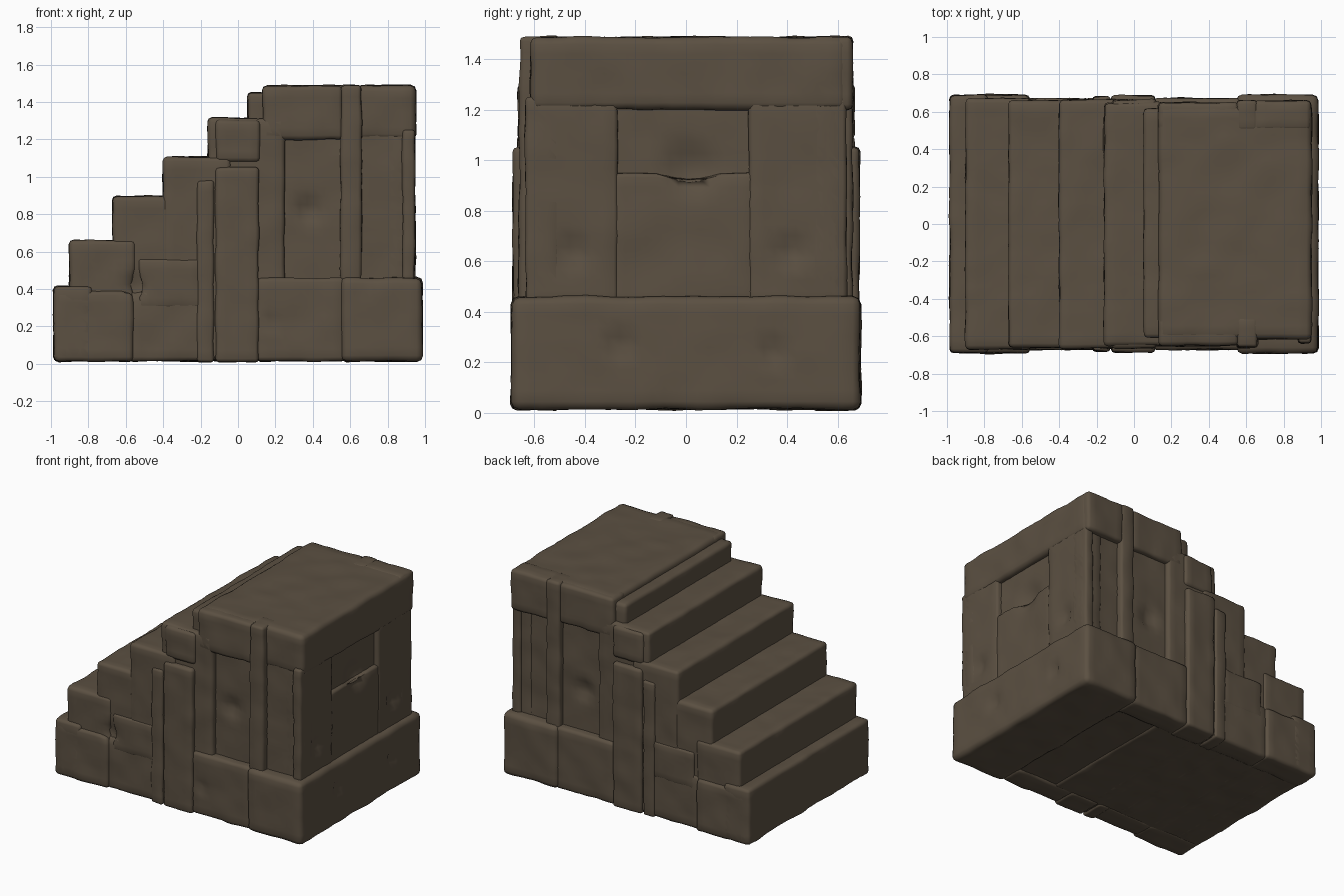
import bpy, bmesh, math
from mathutils import Vector, noise

cube = bpy.data.objects.get("Cube")
if cube:
    bpy.data.objects.remove(cube, do_unlink=True)

stone = bpy.data.materials.new("dark_brown_stone")
stone.use_nodes = True
COLOUR = (0.105, 0.08, 0.054, 1)
stone.diffuse_color = COLOUR
bsdf = stone.node_tree.nodes["Principled BSDF"]
bsdf.inputs["Base Color"].default_value = COLOUR
bsdf.inputs["Roughness"].default_value = 0.9

# Broken spots in the masonry: centre, radius, depth
DENTS = [
    (Vector((0.38, -0.62, 0.82)), 0.10, 0.04),
    (Vector((0.17, -0.68, 0.22)), 0.06, 0.03),
    (Vector((-0.55, -0.66, 0.42)), 0.08, 0.03),
    (Vector((0.38, 0.62, 0.75)), 0.10, 0.04),
    (Vector((0.95, 0.02, 0.97)), 0.14, 0.04),
    (Vector((0.98, -0.26, 0.27)), 0.08, 0.03),
    (Vector((0.98, 0.35, 0.24)), 0.06, 0.03),
    (Vector((0.95, -0.45, 0.64)), 0.08, 0.03),
    (Vector((0.95, 0.42, 0.64)), 0.08, 0.03),
]


def weather(p, normal, rough):
    """Uneven hewn surface with a few broken hollows."""
    shift = rough * (noise.noise(p * 6) + 0.5 * noise.noise(p * 15))
    for centre, radius, depth in DENTS:
        d = (p - centre).length / radius
        if d < 1:
            shift -= depth * (1 - d * d) ** 2
    return p + normal * shift


def block(name, x, y, z, bevel=0.022, rough=0.008, cell=0.045):
    """Worn stone block between the given x, y and z limits."""
    bm = bmesh.new()
    bmesh.ops.create_cube(bm, size=1)
    for v in bm.verts:
        v.co = Vector([a + (b - a) * (c + 0.5) for (a, b), c in zip((x, y, z), v.co)])
    bmesh.ops.bevel(bm, geom=bm.edges[:], offset=bevel, segments=2,
                    profile=0.5, affect='EDGES')
    for axis, (a, b) in enumerate((x, y, z)):
        lo, hi = a + bevel, b - bevel
        cuts = max(1, math.ceil((hi - lo) / cell))
        normal = Vector([float(i == axis) for i in range(3)])
        for i in range(1, cuts):
            bmesh.ops.bisect_plane(bm, geom=bm.verts[:] + bm.edges[:] + bm.faces[:],
                                   plane_co=normal * (lo + (hi - lo) * i / cuts),
                                   plane_no=normal)
    bm.normal_update()
    moved = [weather(v.co, v.normal, rough) for v in bm.verts]
    for v, co in zip(bm.verts, moved):
        v.co = co
        v.co.z = max(v.co.z, 0)
    mesh = bpy.data.meshes.new(name)
    bm.to_mesh(mesh)
    bm.free()
    mesh.materials.append(stone)
    mesh.shade_smooth()
    obj = bpy.data.objects.new(name, mesh)
    bpy.context.collection.objects.link(obj)
    return obj


def side_pair(name, x, depth, z, **kw):
    """Matching blocks on the front and back walls."""
    block("front_" + name, x, (-depth, -0.5), z, **kw)
    block("back_" + name, x, (0.5, depth), z, **kw)


# Stairs rising towards +x
edges = [-0.985, -0.9, -0.67, -0.4, -0.16, 0.13]
heights = [0.415, 0.66, 0.895, 1.105, 1.315]
halves = [0.69, 0.67, 0.66, 0.665, 0.65]
for i, (top, half) in enumerate(zip(heights, halves)):
    block(f"step_{i + 1}", (edges[i], edges[i + 1] + 0.12), (-half, half), (0.02, top))

# Tower core, capping course and footing
block("tower_core", (0.05, 0.91), (-0.61, 0.615), (0.03, 1.45))
block("top_course", (0.13, 0.95), (-0.615, 0.635), (1.2, 1.487), bevel=0.028)
block("tower_footing", (0.55, 0.985), (-0.69, 0.69), (0.015, 0.46), bevel=0.03)

# Masonry on the front and back walls
side_pair("stair_footing", (-0.98, -0.56), 0.69, (0.015, 0.39))
side_pair("middle_footing", (-0.58, -0.12), 0.67, (0.015, 0.4))
side_pair("panel_footing", (0.1, 0.57), 0.672, (0.015, 0.46))
side_pair("low_panel", (-0.53, -0.2), 0.672, (0.3, 0.56), bevel=0.015)
side_pair("pillar", (-0.12, 0.11), 0.685, (0.01, 1.05), bevel=0.018)
side_pair("pillar_cap", (-0.12, 0.12), 0.665, (1.08, 1.305))
side_pair("pillar_strip", (-0.22, -0.13), 0.68, (0.01, 0.98), bevel=0.015)
side_pair("upper_course", (0.13, 0.56), 0.65, (1.2, 1.485))
side_pair("pilaster", (0.55, 0.66), 0.66, (0.4, 1.49), bevel=0.018)
side_pair("corner_post", (0.88, 0.945), 0.635, (0.42, 1.25), bevel=0.015)
block("back_corner_top", (0.64, 0.945), (0.5, 0.66), (1.2, 1.49))

# Doorway on the tall end
block("door_jamb_front", (0.8, 0.945), (-0.61, -0.27), (0.42, 1.25), bevel=0.016)
block("door_jamb_back", (0.8, 0.945), (0.25, 0.62), (0.42, 1.25), bevel=0.016)
block("door_panel", (0.8, 0.94), (-0.3, 0.28), (0.42, 0.95), bevel=0.016)
